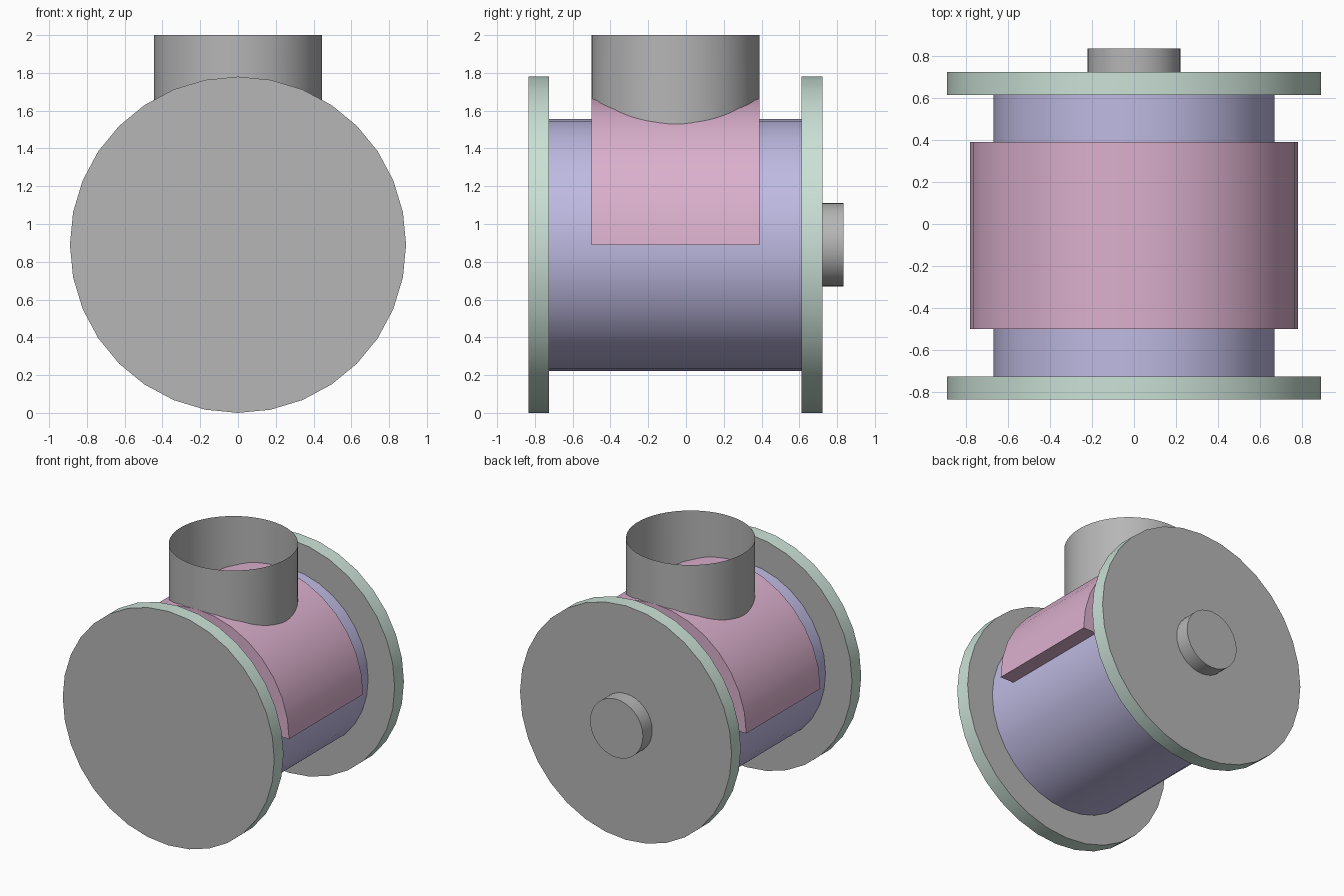
import bpy, bmesh, math

if "Cube" in bpy.data.objects:
    bpy.data.objects.remove(bpy.data.objects["Cube"])

AXIS_Z = 0.89          # height of the drum axis
SADDLE_R = 0.78


def material(name, r, g, b):
    def lin(c):
        c /= 255
        return c / 12.92 if c <= 0.04045 else ((c + 0.055) / 1.055) ** 2.4
    m = bpy.data.materials.new(name)
    m.diffuse_color = (lin(r), lin(g), lin(b), 1)
    m.use_nodes = True
    m.node_tree.nodes["Principled BSDF"].inputs["Base Color"].default_value = m.diffuse_color
    return m


grey = material("plain grey", 182, 182, 182)
green = material("pale green", 203, 225, 214)
lilac = material("lilac", 191, 186, 226)
pink = material("dusty pink", 219, 176, 205)


def arc(radius, a0, a1, n):
    """Points (x, z) around the drum axis, angles in degrees."""
    angles = [math.radians(a0 + (a1 - a0) * i / n) for i in range(n + 1)]
    return [(radius * math.cos(a), AXIS_Z + radius * math.sin(a)) for a in angles]


def finish(name, bm, mats):
    bmesh.ops.recalc_face_normals(bm, faces=bm.faces)
    mesh = bpy.data.meshes.new(name)
    bm.to_mesh(mesh)
    bm.free()
    for m in mats:
        mesh.materials.append(m)
    ob = bpy.data.objects.new(name, mesh)
    bpy.context.collection.objects.link(ob)
    bpy.ops.object.select_all(action='DESELECT')
    ob.select_set(True)
    bpy.context.view_layer.objects.active = ob
    bpy.ops.object.shade_smooth_by_angle(angle=math.radians(30))
    return ob


def prism(name, outline, y0, y1, side, cap=None):
    """Extrude an (x, z) outline along y; end faces may take another colour."""
    bm = bmesh.new()
    face = bm.faces.new([bm.verts.new((x, y0, z)) for x, z in outline])
    ext = bmesh.ops.extrude_face_region(bm, geom=[face], use_keep_orig=True)
    moved = [v for v in ext["geom"] if isinstance(v, bmesh.types.BMVert)]
    bmesh.ops.translate(bm, vec=(0, y1 - y0, 0), verts=moved)
    bm.normal_update()
    for f in bm.faces:
        f.material_index = int(cap is not None and abs(f.normal.y) > 0.9)
    return finish(name, bm, [side, cap] if cap else [side])


def disc(radius, n=32):
    return arc(radius, 0, 360, n)[:-1]


# Drum, end flanges and the small rear boss
prism("drum", disc(0.667), -0.724, 0.612, lilac)
prism("front_flange", disc(0.89), -0.835, -0.724, green, grey)
prism("rear_flange", disc(0.89), 0.612, 0.723, green, grey)
prism("rear_boss", disc(0.222), 0.723, 0.835, grey)

# Half-ring saddle over the top of the drum
prism("saddle", arc(SADDLE_R, 0, 180, 16) + arc(0.66, 180, 0, 16), -0.5, 0.39, pink)

# Open thin-walled neck, its lower edge following the saddle curve
bm = bmesh.new()
N, R, CY = 64, 0.445, -0.055
rings = []
for i in range(N):
    a = 2 * math.pi * i / N
    x, y = R * math.cos(a), CY + R * math.sin(a)
    low = AXIS_Z + math.sqrt(SADDLE_R ** 2 - x * x) - 0.006
    rings.append((bm.verts.new((x, y, low)), bm.verts.new((x, y, 2.0))))
for i in range(N):
    (a, b), (c, d) = rings[i], rings[(i + 1) % N]
    bm.faces.new((a, c, d, b))
finish("neck", bm, [grey])
